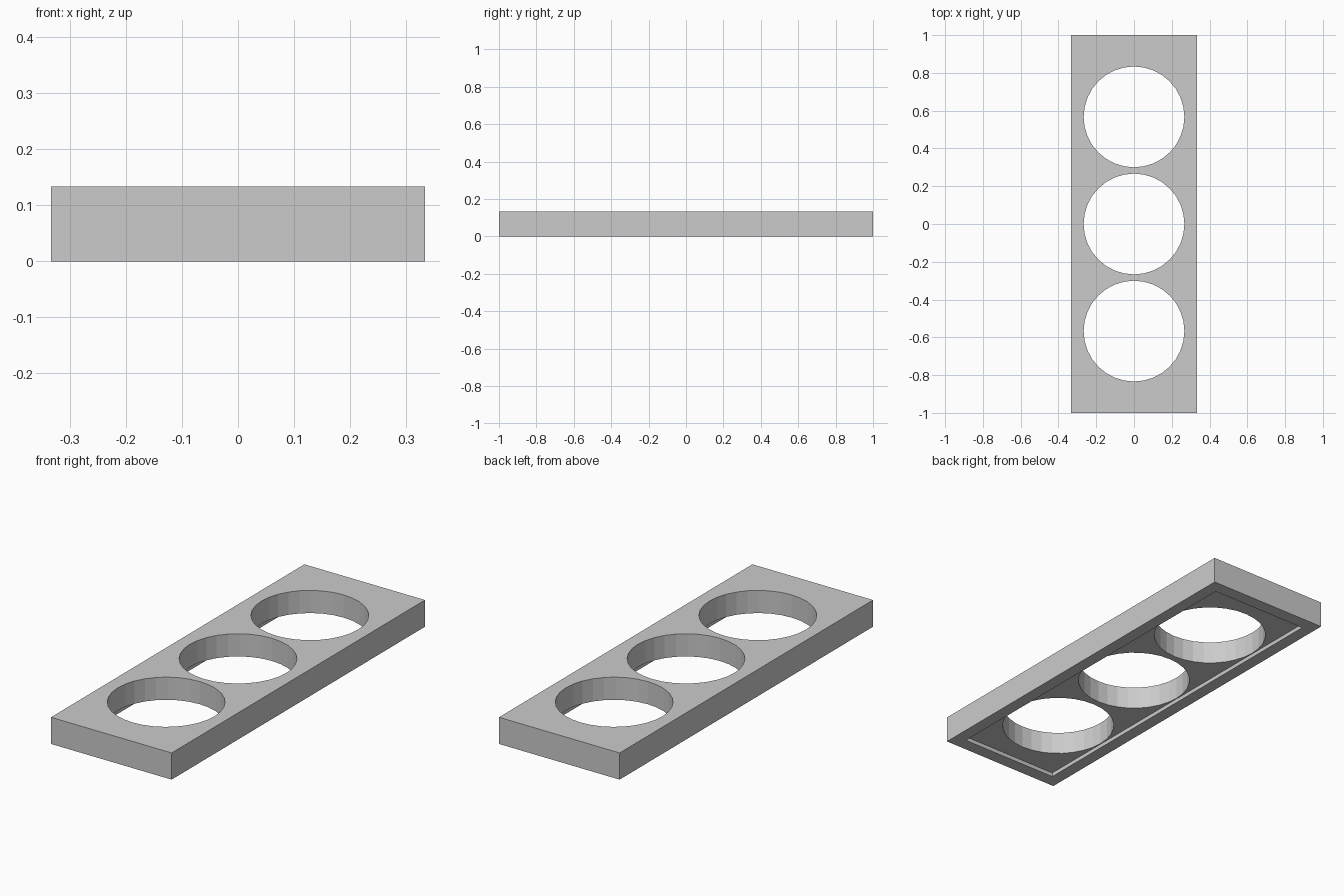
import bpy

if "Cube" in bpy.data.objects:
    bpy.data.objects.remove(bpy.data.objects["Cube"])

W, L, H = 0.6667, 2.0, 0.1333      # plate size
RIM, DEPTH = 0.0667, 0.02          # underside recess
R, PITCH = 0.2667, 0.567           # round openings


def box(name, size, loc):
    bpy.ops.mesh.primitive_cube_add(size=1, location=loc)
    ob = bpy.context.object
    ob.name = name
    ob.scale = size
    bpy.ops.object.transform_apply(location=False, rotation=False, scale=True)
    return ob


def cut(target, cutter):
    mod = target.modifiers.new(cutter.name, 'BOOLEAN')
    mod.operation = 'DIFFERENCE'
    mod.solver = 'EXACT'
    mod.object = cutter
    bpy.context.view_layer.objects.active = target
    bpy.ops.object.modifier_apply(modifier=mod.name)
    bpy.data.objects.remove(cutter)


# Main slab
plate = box("holder_plate", (W, L, H), (0, 0, H / 2))

# Three round through openings
for i in (-1, 0, 1):
    bpy.ops.mesh.primitive_cylinder_add(vertices=32, radius=R, depth=0.5,
                                        location=(0, i * PITCH, H / 2))
    hole = bpy.context.object
    hole.name = "opening_cutter"
    cut(plate, hole)

# Shallow recess on the underside, leaving a raised rim
cut(plate, box("recess_cutter", (W - 2 * RIM + 0.008, L - 2 * RIM, 2 * DEPTH), (0, 0, 0)))
